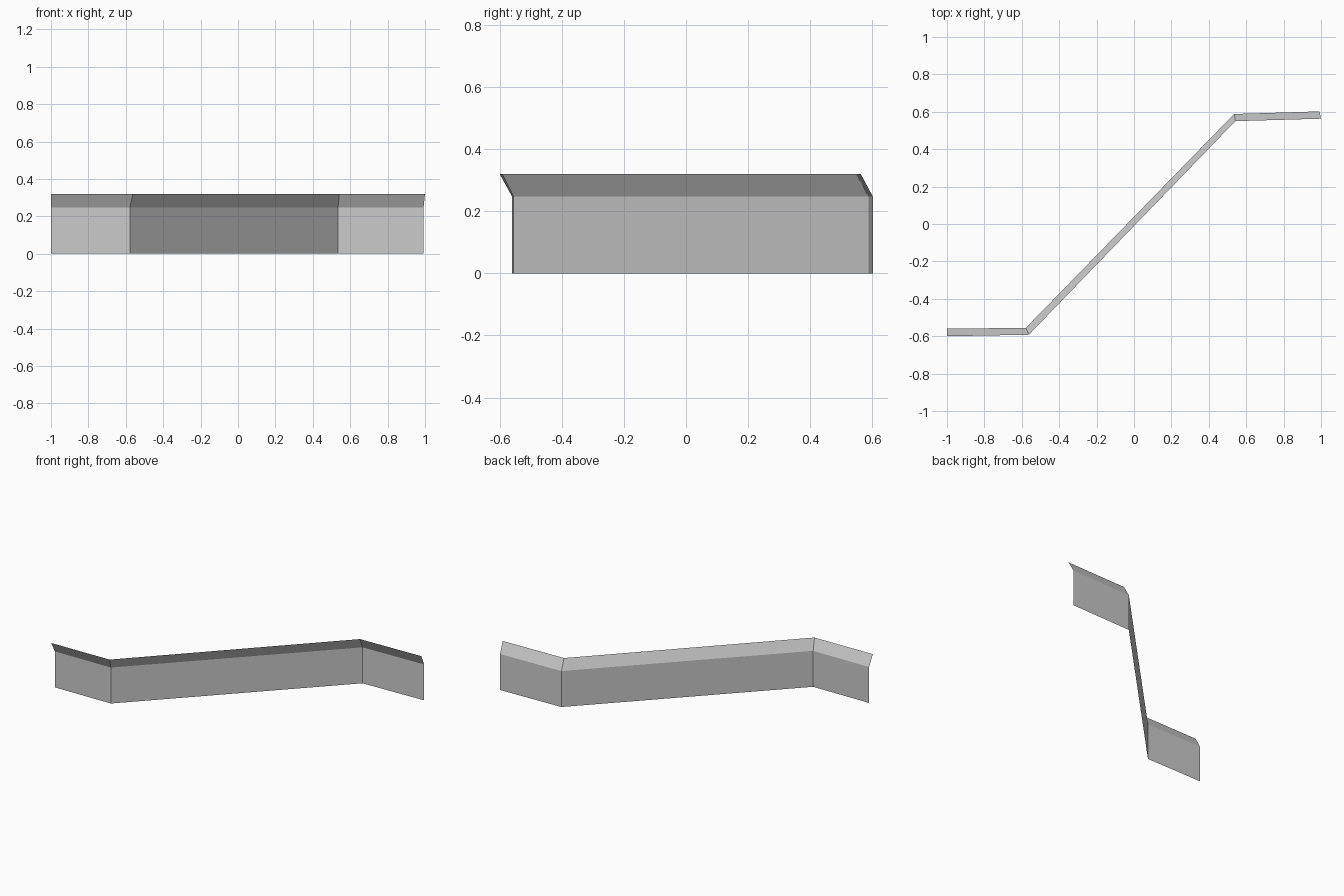
import bpy

if "Cube" in bpy.data.objects:
    bpy.data.objects.remove(bpy.data.objects["Cube"])

# Plan-view path of the wall and of the lip's leaning top edge
WALL = [(-1.0, -0.56), (-0.578, -0.555), (0.535, 0.588), (0.992, 0.602)]
LIP = [(-1.0, -0.60), (-0.562, -0.592), (0.542, 0.55), (1.0, 0.563)]
WALL_TOP, LIP_TOP = 0.247, 0.32

grey = bpy.data.materials.new("light grey")
grey.diffuse_color = (0.6, 0.6, 0.6, 1)
grey.use_nodes = True
grey.node_tree.nodes["Principled BSDF"].inputs["Base Color"].default_value = grey.diffuse_color


def sheet(name, low, z0, high, z1):
    """Thin sheet strung between two paths, facing the front."""
    n = len(low)
    verts = [(x, y, z0) for x, y in low] + [(x, y, z1) for x, y in high]
    faces = [(i, i + 1, n + i + 1, n + i) for i in range(n - 1)]
    mesh = bpy.data.meshes.new(name)
    mesh.from_pydata(verts, [], faces)
    mesh.materials.append(grey)
    obj = bpy.data.objects.new(name, mesh)
    bpy.context.collection.objects.link(obj)


# Upright zigzag wall, then the lip leaning towards the front
sheet("wall", WALL, 0, WALL, WALL_TOP)
sheet("leaning_lip", WALL, WALL_TOP, LIP, LIP_TOP)
